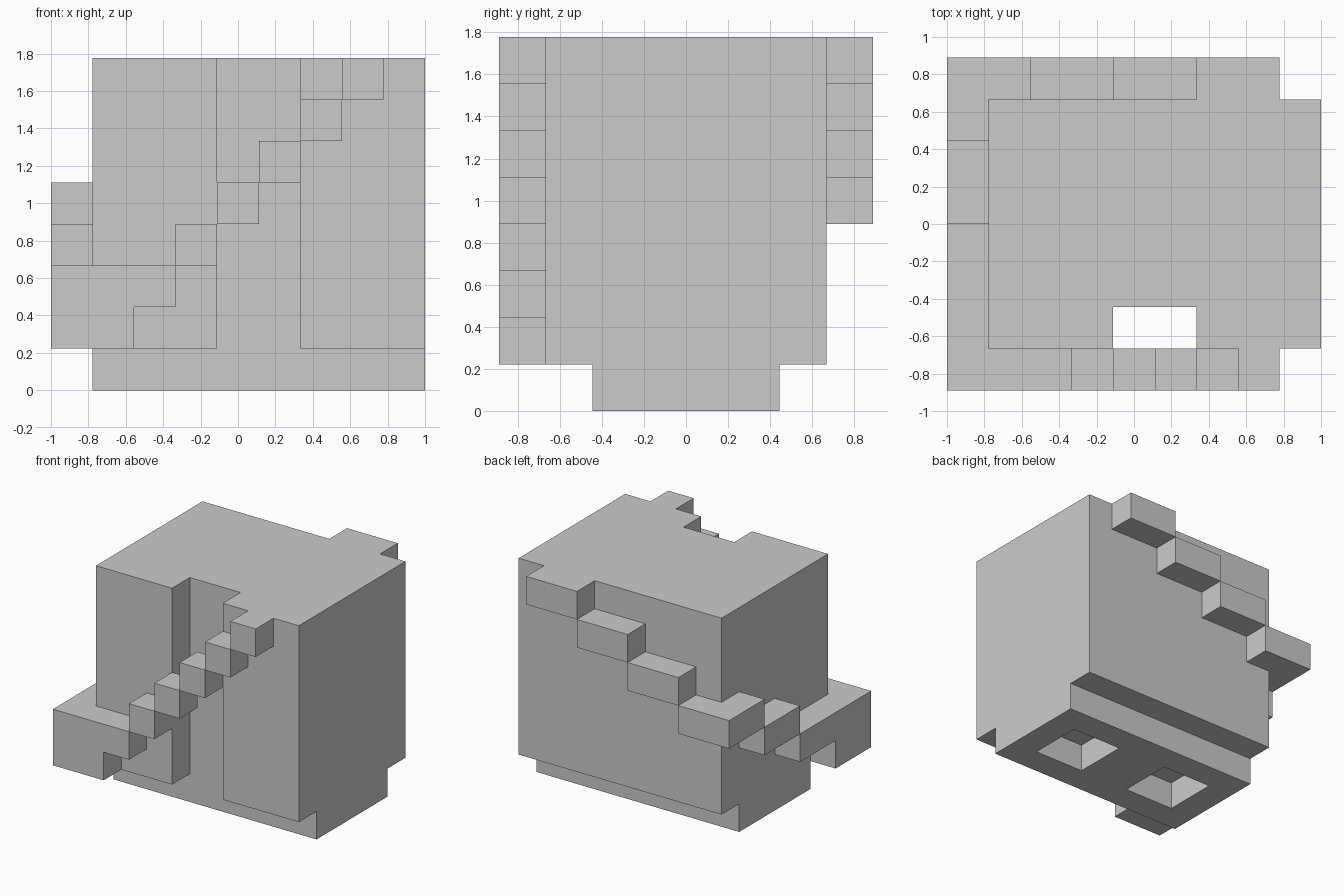
import bpy, bmesh

if "Cube" in bpy.data.objects:
    bpy.data.objects.remove(bpy.data.objects["Cube"])

U = 2 / 9                      # one grid cell
ORIGIN = (-4.5, -4.0)          # grid corner in cells, centres the model


def prism(name, plan, z0, z1):
    """Extrude a plan outline (in grid cells) from z0 to z1."""
    bm = bmesh.new()
    verts = [bm.verts.new(((x + ORIGIN[0]) * U, (y + ORIGIN[1]) * U, z0 * U))
             for x, y in plan]
    face = bm.faces.new(verts)
    top = bmesh.ops.extrude_face_region(bm, geom=[face])["geom"]
    bmesh.ops.translate(bm, vec=(0, 0, (z1 - z0) * U),
                        verts=[g for g in top if isinstance(g, bmesh.types.BMVert)])
    bmesh.ops.recalc_face_normals(bm, faces=bm.faces)
    mesh = bpy.data.meshes.new(name)
    bm.to_mesh(mesh)
    bm.free()
    obj = bpy.data.objects.new(name, mesh)
    bpy.context.collection.objects.link(obj)
    return obj


def block(name, x0, x1, y0, y1, z0, z1):
    return prism(name, [(x0, y0), (x1, y0), (x1, y1), (x0, y1)], z0, z1)


# Main body with a full-height slot in its front
prism("body", [(1, 1), (4, 1), (4, 2), (6, 2), (6, 1), (9, 1), (9, 7), (1, 7)], 1, 8)

# Base frame: long rails and cross bars around two square recesses
for y in (2, 5):
    block("base_rail", 1, 9, y, y + 1, 0, 1)
for x0, x1 in ((1, 2), (4, 6), (8, 9)):
    block("base_crossbar", x0, x1, 3, 5, 0, 1)

# Corner landing, wrapping the front left corner, and its support below
prism("landing", [(0, 0), (3, 0), (3, 1), (1, 1), (1, 4), (0, 4)], 2, 3)
prism("landing_support", [(0, 0), (2, 0), (2, 1), (1, 1), (1, 2), (0, 2)], 1, 2)

# Front stair, one cell per step
for i in range(5):
    block("front_step", 3 + i, 4 + i, 0, 1, 3 + i, 4 + i)

# Left step and back corner step
block("left_step", 0, 1, 4, 6, 3, 4)
prism("back_corner_step", [(0, 6), (1, 6), (1, 7), (2, 7), (2, 8), (0, 8)], 4, 5)

# Back stair, two cells per step
for i in range(3):
    block("back_step", 2 + 2 * i, 4 + 2 * i, 7, 8, 5 + i, 6 + i)
